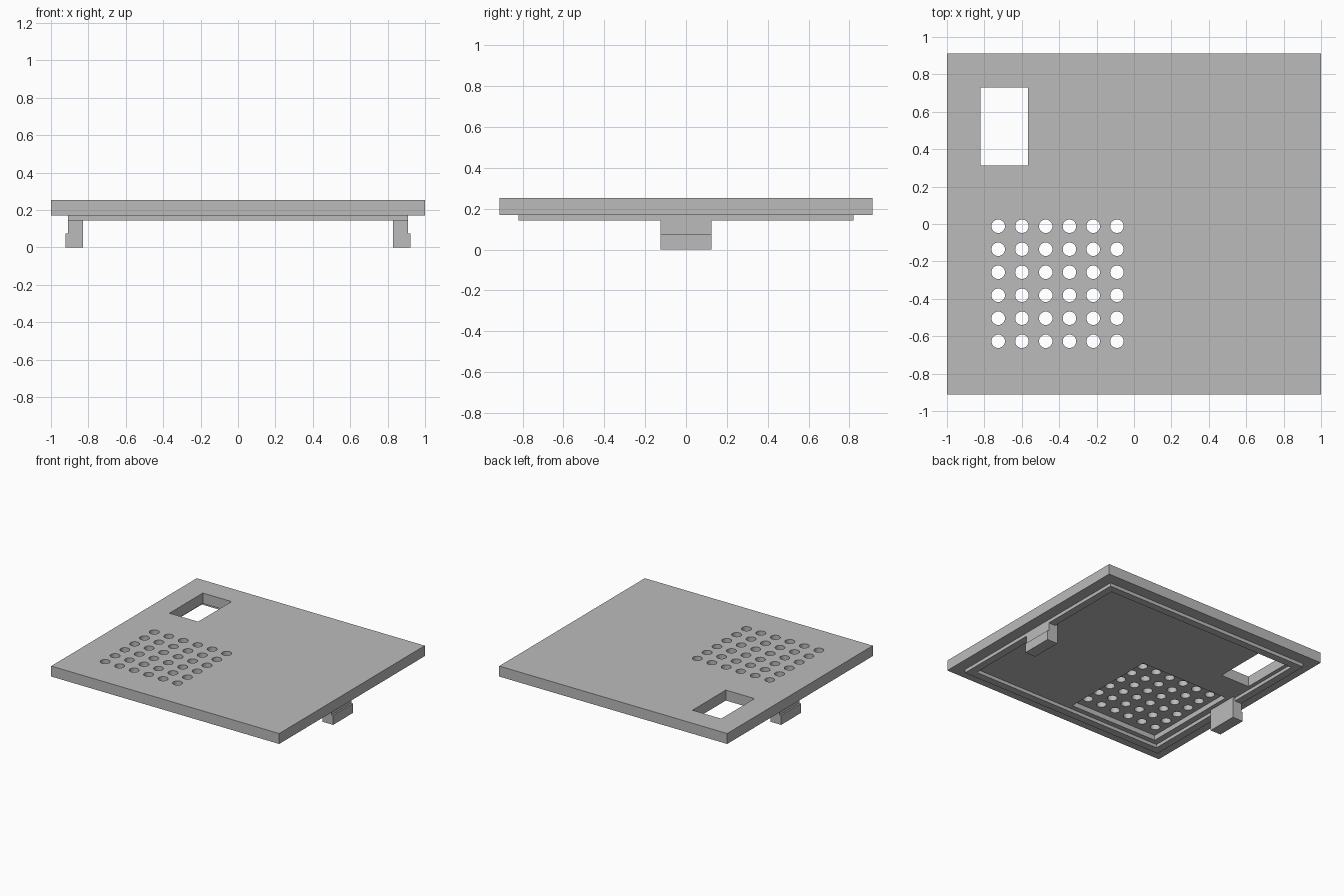
import bpy
import bmesh
import math
from mathutils import Matrix, Vector

default = bpy.data.objects.get("Cube")
if default:
    bpy.data.objects.remove(default, do_unlink=True)

grey = bpy.data.materials.new("plain grey")
grey.use_nodes = True
colour = (0.5, 0.5, 0.5, 1)
grey.diffuse_color = colour
grey.node_tree.nodes["Principled BSDF"].inputs["Base Color"].default_value = colour

PLATE_BOTTOM, PLATE_TOP = 0.17, 0.253
RIM_BOTTOM = 0.143


def make_object(name, bm):
    mesh = bpy.data.meshes.new(name)
    bm.to_mesh(mesh)
    bm.free()
    mesh.materials.append(grey)
    obj = bpy.data.objects.new(name, mesh)
    bpy.context.collection.objects.link(obj)
    return obj


def box(name, low, high):
    low, high = Vector(low), Vector(high)
    bm = bmesh.new()
    bmesh.ops.create_cube(bm, size=1, matrix=Matrix.Translation((low + high) / 2)
                          @ Matrix.Diagonal((high - low).to_4d()))
    return make_object(name, bm)


def cut(obj, cutter):
    """Subtract the cutter, then remove it."""
    cutter.hide_render = True
    mod = obj.modifiers.new("cut", "BOOLEAN")
    mod.operation = "DIFFERENCE"
    mod.solver = "EXACT"
    mod.object = cutter
    with bpy.context.temp_override(object=obj, active_object=obj, selected_objects=[obj]):
        bpy.ops.object.modifier_apply(modifier=mod.name)
    bpy.data.objects.remove(cutter, do_unlink=True)


# Cover plate with window and underside pocket behind the grille
plate = box("cover_plate", (-1, -0.912, PLATE_BOTTOM), (1, 0.912, PLATE_TOP))
cut(plate, box("window_cutter", (-0.82, 0.312, 0), (-0.568, 0.73, 0.5)))
cut(plate, box("pocket_cutter", (-0.8, -0.72, 0), (-0.02, 0.08, PLATE_BOTTOM + 0.04)))

# Grille of round holes
bm = bmesh.new()
for col in range(6):
    for row in range(6):
        centre = (-0.726 + 0.127 * col, -0.627 + 0.123 * row, 0.25)
        bmesh.ops.create_cone(bm, cap_ends=True, segments=32, radius1=0.036, radius2=0.036,
                              depth=0.5, matrix=Matrix.Translation(centre))
cut(plate, make_object("grille_cutter", bm))

# Locating rim under the plate
rim = box("underside_rim", (-0.91, -0.82, RIM_BOTTOM), (0.91, 0.82, PLATE_BOTTOM))
cut(rim, box("rim_cutter", (-0.85, -0.76, 0), (0.85, 0.76, 0.5)))

# Hooked clips on both sides, extruded from one profile
profile = [(0.83, 0), (0.922, 0), (0.922, 0.075), (0.91, 0.075),
           (0.91, PLATE_BOTTOM), (0.83, PLATE_BOTTOM)]
for name, side in (("left_clip", 1), ("right_clip", -1)):
    bm = bmesh.new()
    face = bm.faces.new([bm.verts.new((side * x, -0.125, z)) for x, z in profile])
    ext = bmesh.ops.extrude_face_region(bm, geom=[face])
    moved = [v for v in ext["geom"] if isinstance(v, bmesh.types.BMVert)]
    bmesh.ops.translate(bm, verts=moved, vec=(0, 0.25, 0))
    bmesh.ops.recalc_face_normals(bm, faces=bm.faces)
    make_object(name, bm)

# Smooth hole walls, sharp edges elsewhere
bpy.ops.object.select_all(action="DESELECT")
plate.select_set(True)
bpy.context.view_layer.objects.active = plate
bpy.ops.object.shade_smooth_by_angle(angle=math.radians(30))
